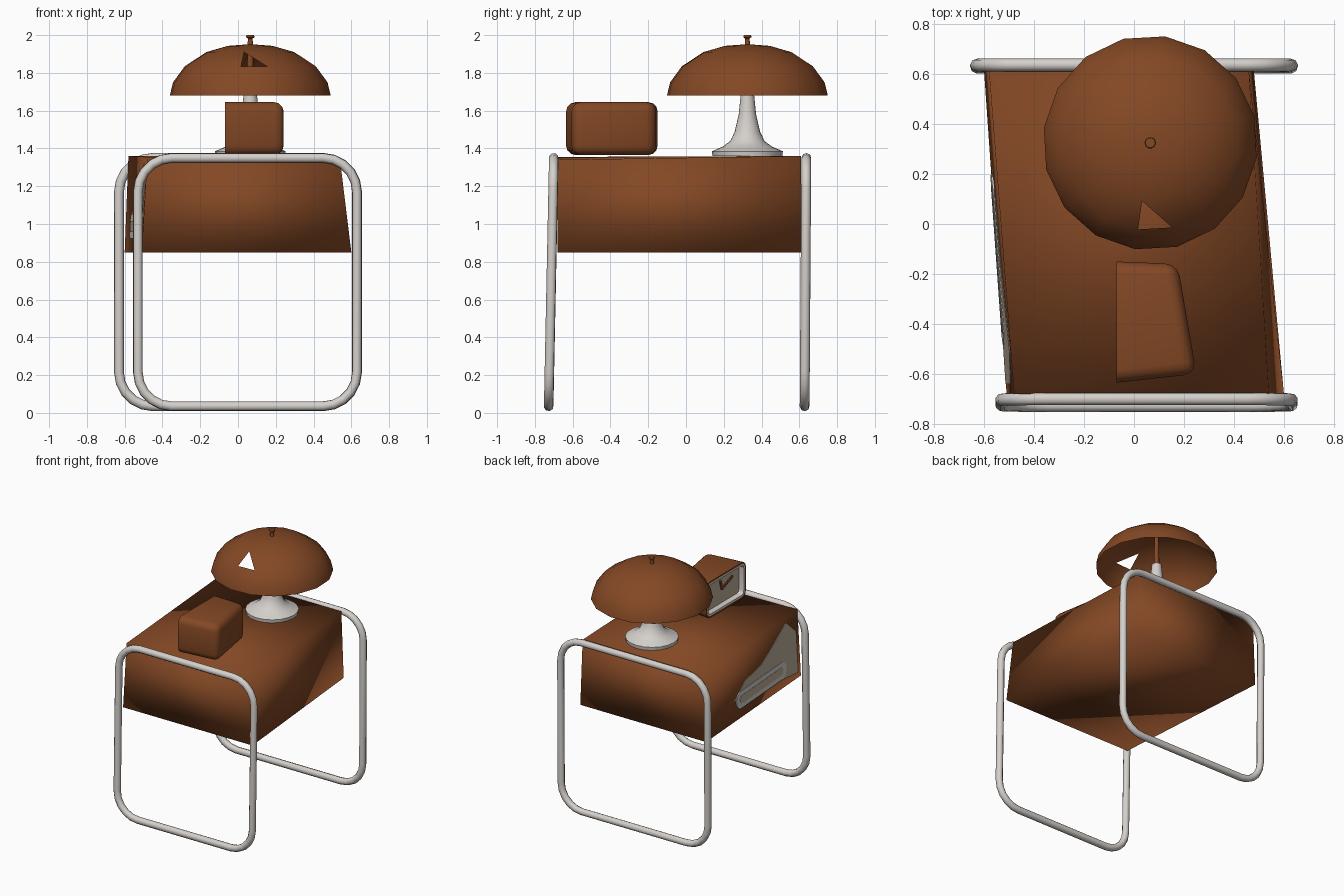
import bpy, bmesh, math
from mathutils import Vector

default = bpy.data.objects.get("Cube")
if default:
    bpy.data.objects.remove(default)


def material(name, color):
    m = bpy.data.materials.new(name)
    m.use_nodes = True
    m.diffuse_color = (*color, 1)
    bsdf = next(n for n in m.node_tree.nodes if n.type == 'BSDF_PRINCIPLED')
    bsdf.inputs["Base Color"].default_value = (*color, 1)
    return m


brown = material("brown wood", (0.23, 0.065, 0.018))
white = material("warm white", (0.66, 0.63, 0.60))
beige = material("beige", (0.50, 0.42, 0.33))


def add_mesh(name, bm, mats, angle=None):
    bmesh.ops.recalc_face_normals(bm, faces=bm.faces)
    me = bpy.data.meshes.new(name)
    bm.to_mesh(me)
    bm.free()
    for m in mats:
        me.materials.append(m)
    ob = bpy.data.objects.new(name, me)
    bpy.context.collection.objects.link(ob)
    bpy.ops.object.select_all(action='DESELECT')
    ob.select_set(True)
    bpy.context.view_layer.objects.active = ob
    if angle:
        bpy.ops.object.shade_smooth_by_angle(angle=math.radians(angle))
    return ob


def prism(bm, low, high):
    """Closed solid between two matching loops of points."""
    a = [bm.verts.new(p) for p in low]
    b = [bm.verts.new(p) for p in high]
    n = len(a)
    bm.faces.new(a[::-1])
    bm.faces.new(b)
    for i in range(n):
        j = (i + 1) % n
        bm.faces.new((a[i], a[j], b[j], b[i]))


def lathe(bm, center, profile, sides, offset=0):
    """Revolve (radius, z) points; returns the rings of vertices."""
    rings = []
    for r, z in profile:
        n = sides if r > 0 else 1
        rings.append([bm.verts.new((center[0] + r * math.cos(offset + math.tau * i / sides),
                                    center[1] + r * math.sin(offset + math.tau * i / sides), z))
                      for i in range(n)])
    for a, b in zip(rings, rings[1:]):
        for i in range(sides):
            j = (i + 1) % sides
            if len(b) == 1:
                bm.faces.new((a[i], a[j], b[0]))
            elif len(a) == 1:
                bm.faces.new((a[0], b[j], b[i]))
            else:
                bm.faces.new((a[i], a[j], b[j], b[i]))
    return rings


# Slanted cabinet body, softly shaded all round
bottom = [Vector(p) for p in ((-0.51, -0.68, 0.85), (0.60, -0.68, 0.85),
                              (0.48, 0.61, 0.85), (-0.60, 0.61, 0.85))]
top = [Vector(p) for p in ((-0.48, -0.68, 1.355), (0.54, -0.68, 1.34),
                           (0.46, 0.61, 1.36), (-0.58, 0.61, 1.36))]
bm = bmesh.new()
prism(bm, bottom, top)
add_mesh("cabinet", bm, [brown], 180)


# Plates on the drawer side, placed by fractions along and up that side
def side_point(t, h, out):
    low = bottom[3].lerp(bottom[0], t)
    high = top[3].lerp(top[0], t)
    return low.lerp(high, h) + Vector((-out, 0, 0))


def side_plate(name, outline, mat, near, far):
    bm = bmesh.new()
    prism(bm, [side_point(t, h, near) for t, h in outline],
          [side_point(t, h, far) for t, h in outline])
    return add_mesh(name, bm, [mat])


def slot(t0, t1, h, rt, rh):
    pts = []
    for k in range(16):
        a = -math.pi / 2 + math.tau * (k + 0.5) / 16
        end = t1 if math.cos(a) > 0 else t0
        pts.append((end + rt * math.cos(a), h + rh * math.sin(a)))
    return pts


side_plate("drawer_panel", [(0.3, 0.3), (0.97, 0.08), (0.97, 0.7), (0.87, 0.93),
                            (0.72, 0.72), (0.6, 0.57), (0.42, 0.5)], beige, 0, 0.004)
side_plate("drawer_handle", slot(0.37, 0.8, 0.27, 0.05, 0.13), white, 0, 0.008)
side_plate("handle_recess", slot(0.38, 0.79, 0.27, 0.025, 0.06), beige, 0.006, 0.01)


# Bent tube loops that carry the cabinet
def tube_loop(name, left, right, y_low, y_high, z0=0.035, z1=1.35, r=0.18):
    path = []
    corners = ((right - r, z1 - r, 0), (left + r, z1 - r, 90),
               (left + r, z0 + r, 180), (right - r, z0 + r, 270))
    for cx, cz, start in corners:
        for k in range(6):
            a = math.radians(start + 18 * k)
            z = cz + r * math.sin(a)
            y = y_low + (y_high - y_low) * (z - z0) / (z1 - z0)
            path.append((cx + r * math.cos(a), y, z))
    cu = bpy.data.curves.new(name, 'CURVE')
    cu.dimensions = '3D'
    cu.bevel_depth = 0.026
    cu.bevel_resolution = 2
    sp = cu.splines.new('POLY')
    sp.points.add(len(path) - 1)
    for p, co in zip(sp.points, path):
        p.co = (*co, 1)
    sp.use_cyclic_u = True
    cu.materials.append(white)
    ob = bpy.data.objects.new(name, cu)
    bpy.context.collection.objects.link(ob)
    bpy.ops.object.select_all(action='DESELECT')
    ob.select_set(True)
    bpy.context.view_layer.objects.active = ob
    bpy.ops.object.convert(target='MESH')
    bpy.ops.object.shade_smooth_by_angle(angle=math.radians(60))


tube_loop("front_tube_loop", -0.53, 0.63, -0.727, -0.70)
tube_loop("back_tube_loop", -0.63, 0.63, 0.628, 0.637)

# Lamp: flared foot, open dome shade with a chipped hole, finial
lamp = (0.065, 0.325)
bm = bmesh.new()
lathe(bm, lamp, [(0, 1.36), (0.185, 1.36), (0.188, 1.385), (0.13, 1.41), (0.09, 1.44),
                 (0.067, 1.49), (0.046, 1.58), (0.034, 1.7), (0, 1.7)], 20)
add_mesh("lamp_foot", bm, [white], 50)

bm = bmesh.new()
rings = lathe(bm, lamp, [(0.43, 1.68), (0.413, 1.75), (0.35, 1.835), (0.235, 1.91),
                         (0.12, 1.943), (0, 1.952)], 16, math.radians(14.5))
outer, inner = rings[2], rings[3]
quad = next(f for f in bm.faces if {outer[11], outer[12], inner[11]} <= set(f.verts))
bmesh.ops.delete(bm, geom=[quad], context='FACES_ONLY')
bm.faces.new((outer[12], inner[12], inner[11]))
add_mesh("lamp_shade", bm, [brown], 60)

bm = bmesh.new()
lathe(bm, lamp, [(0, 1.69), (0.02, 1.69), (0.014, 1.96), (0.012, 1.98),
                 (0.023, 1.99), (0.02, 2.0), (0, 2.0)], 10)
add_mesh("lamp_rod", bm, [brown], 50)

# Clock: rounded case with an open rim on one side
plan = ((-0.07, -0.635), (0.25, -0.60), (0.175, -0.16), (-0.07, -0.15))
bm = bmesh.new()
prism(bm, [(x, y, 1.365) for x, y in plan], [(x, y, 1.645) for x, y in plan])


def dial_face():
    return min(bm.faces, key=lambda f: f.calc_center_median().x)


bmesh.ops.recalc_face_normals(bm, faces=bm.faces)
rim_edges = set(dial_face().edges)
bmesh.ops.bevel(bm, geom=[e for e in bm.edges if e not in rim_edges], offset=0.05,
                segments=3, profile=0.5, affect='EDGES')
dial = dial_face()
for width, depth, mat in ((0.012, 0, 0), (0.015, 0, 1), (0.004, -0.04, 1)):
    ring = bmesh.ops.inset_region(bm, faces=[dial], thickness=width, depth=depth)
    for f in ring["faces"]:
        f.material_index = mat
dial.material_index = 2
dial_center = dial.calc_center_median().copy()
add_mesh("clock_case", bm, [brown, white, beige], 40)

# Clock hands
for name, dy, dz in (("long_hand", -0.13, 0.05), ("short_hand", 0.02, 0.07)):
    tip = Vector((0, dy, dz))
    wide = Vector((0, -dz, dy)).normalized() * 0.01
    outline = [dial_center + p for p in (-wide, wide, tip + wide, tip - wide)]
    bm = bmesh.new()
    prism(bm, outline, [p + Vector((-0.008, 0, 0)) for p in outline])
    add_mesh(name, bm, [brown])
